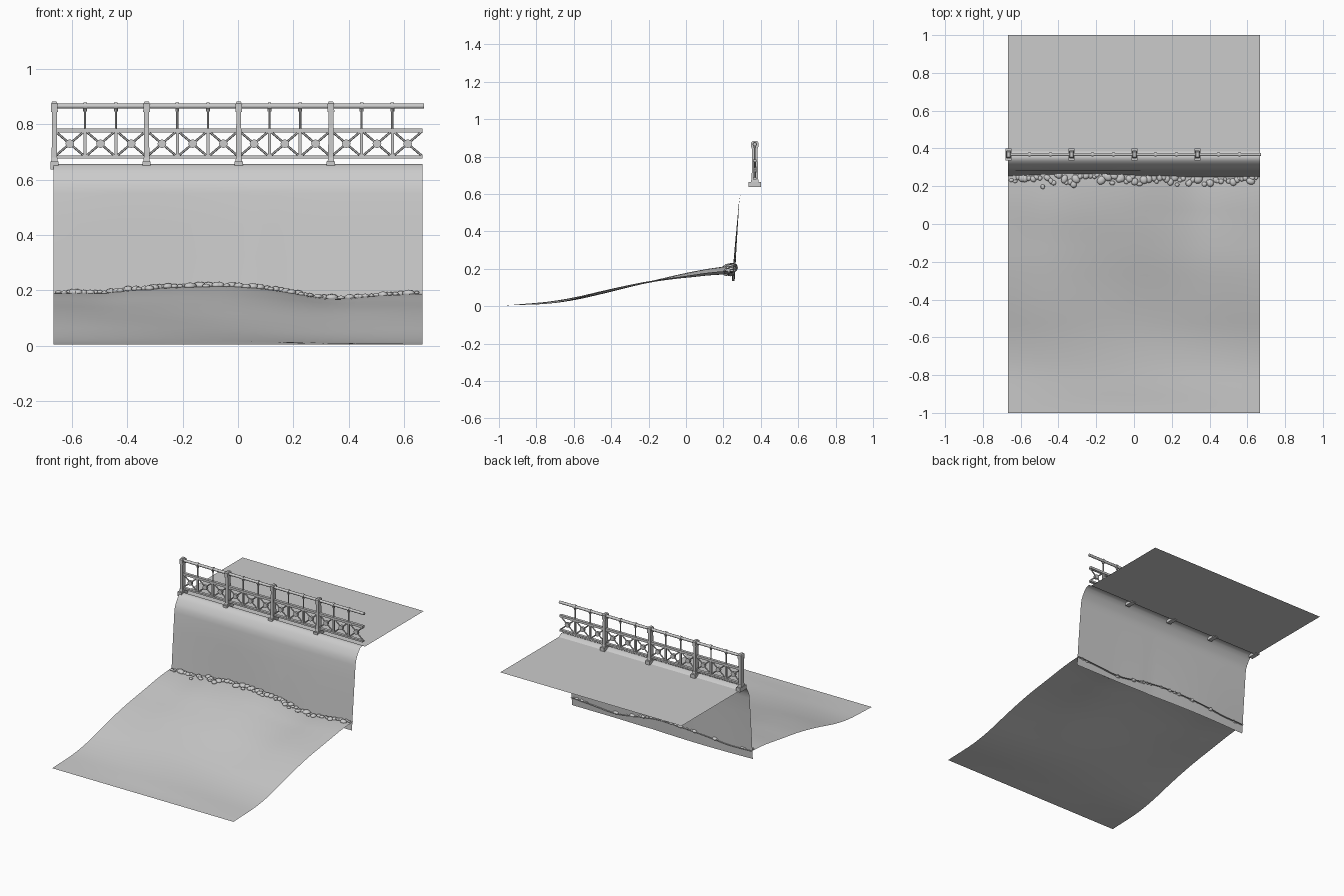
import bpy, bmesh, math, random
from mathutils import Vector

if "Cube" in bpy.data.objects:
    bpy.data.objects.remove(bpy.data.objects["Cube"])

random.seed(7)
HALF = 0.667
FY = 0.368            # fence line


def interp(pts, t):
    """Smooth interpolation through (t, value) pairs."""
    for (a, va), (b, vb) in zip(pts, pts[1:]):
        if t <= b:
            s = max(0, (t - a) / (b - a))
            return va + (vb - va) * s
    return pts[-1][1]


def finish(bm, name, smooth=None):
    me = bpy.data.meshes.new(name)
    bm.to_mesh(me)
    bm.free()
    ob = bpy.data.objects.new(name, me)
    bpy.context.collection.objects.link(ob)
    if smooth:
        bpy.context.view_layer.objects.active = ob
        ob.select_set(True)
        bpy.ops.object.shade_smooth_by_angle(angle=math.radians(smooth))
        ob.select_set(False)
    return ob


def sheet(name, nx, params, fn):
    bm = bmesh.new()
    rows = [[bm.verts.new(fn(-HALF + 2 * HALF * i / nx, p)) for i in range(nx + 1)] for p in params]
    for r0, r1 in zip(rows, rows[1:]):
        for i in range(nx):
            bm.faces.new((r0[i], r0[i + 1], r1[i + 1], r1[i]))
    return finish(bm, name, 60)


# Sloping beach: side profile plus a wavy height along the wall
SLOPE = [(-1, 0.002), (-.87, .01), (-.75, .016), (-.6, .038), (-.4, .085), (-.2, .13),
         (0, .165), (.15, .188), (.27, .195)]
EDGE = [(-.667, -.003), (-.5, -.005), (-.35, .012), (-.15, .022), (0, .024), (.12, .011),
        (.25, -.014), (.35, -.028), (.5, -.014), (.667, -.004)]


def beach_z(x, y):
    prof = sum(interp(SLOPE, max(-1, min(.27, y + d))) for d in (-.05, 0, .05)) / 3
    edge = sum(interp(EDGE, x + d) for d in (-.04, 0, .04)) / 3
    w = max(0, (y + .5) / .77) ** 1.3 if y > -.5 else 0
    ripple = .008 * math.sin(4.5 * x + 5 * y) * max(0, 1 - ((y + .45) / .5) ** 2)
    return max(0, prof + edge * w + ripple)


def wall_shift(x):
    return .010 * math.sin((x + .667) * 4.4) if x < .1 else -.005 * min(1, (x - .1) * 4)


sheet("beach", 40, [-1 + 1.265 * j / 40 for j in range(41)],
      lambda x, y: (x, y + wall_shift(x) * max(0, y) * 3.5, beach_z(x, y)))

# Sea wall with rounded lip
WALL = [(.250, .135), (.256, .21), (.264, .32), (.274, .44), (.283, .55), (.288, .58), (.298, .603),
        (.315, .63), (.333, .65), (.347, .656), (.362, .656), (.384, .641)]


def wall_pt(x, p):
    y, z = p
    k = max(0, min(1, (.6 - z) / .45))
    return (x, y + wall_shift(x) * k, z)


sheet("sea_wall", 30, WALL, wall_pt)

# Promenade
sheet("promenade", 2, [.383, 1.0], lambda x, y: (x, y, .641))

# Stones along the foot of the wall
bm = bmesh.new()
for i in range(72):
    x = -HALF + .02 + (2 * HALF - .04) * (i + random.uniform(-.4, .4)) / 71
    x = max(-.65, min(.65, x))
    y = .25 + wall_shift(x) - abs(random.gauss(0, .022))
    r = random.uniform(.011, .022)
    vs = bmesh.ops.create_icosphere(bm, subdivisions=2, radius=r)["verts"]
    sx, sy, a = random.uniform(.9, 1.25), random.uniform(.75, 1.05), random.uniform(0, 3)
    c = Vector((x, y, beach_z(x, y) + .003))
    for v in vs:
        px, py = v.co.x * sx, v.co.y * sy
        v.co = c + Vector((px * math.cos(a) - py * math.sin(a),
                           px * math.sin(a) + py * math.cos(a), v.co.z * .6))
finish(bm, "foot_stones", 50)


def box(bm, c, s, taper=1.0):
    vs = bmesh.ops.create_cube(bm, size=1)["verts"]
    for v in vs:
        t = taper if v.co.z > 0 else 1
        v.co = Vector((c[0] + v.co.x * s[0] * t, c[1] + v.co.y * s[1] * t, c[2] + v.co.z * s[2]))


def bar(bm, a, b, r, n=8):
    a, b = Vector(a), Vector(b)
    d = b - a
    vs = bmesh.ops.create_cone(bm, cap_ends=True, segments=n, radius1=r, radius2=r, depth=d.length)["verts"]
    q = d.to_track_quat('Z', 'Y')
    for v in vs:
        v.co = (a + b) / 2 + q @ v.co


STEP = 1 / 9
X0 = -.664

# Main posts with foot block, collar and cap
posts, feet = bmesh.new(), bmesh.new()
for k in range(4):
    x = X0 + k / 3
    box(feet, (x, FY, .651), (.030, .066, .028))
    box(posts, (x, FY, .672), (.024, .042, .016), .85)
    box(posts, (x, FY, .765), (.020, .034, .18), .85)
    box(posts, (x, FY, .848), (.025, .036, .008))
    box(posts, (x, FY, .863), (.023, .040, .024))
    box(posts, (x, FY, .878), (.023, .038, .008), .7)
finish(feet, "post_feet")
finish(posts, "main_posts")

# Thin balusters with collars on the top rail
bal = bmesh.new()
for i in range(12):
    if i % 3:
        x = X0 + i * STEP
        box(bal, (x, FY, .733), (.011, .012, .105))
        bar(bal, (x, FY, .78), (x, FY, .866), .004)
        bar(bal, (x - .006, FY, .866), (x + .006, FY, .866), .0125, 10)
        bar(bal, (x, FY, .846), (x, FY, .858), .007)
finish(bal, "balusters", 40)

# Rails
rail = bmesh.new()
bar(rail, (X0, FY, .866), (.673, FY, .866), .009, 12)
finish(rail, "top_rail", 40)
rail = bmesh.new()
box(rail, (0, FY, .778), (1.333, .018, .015))
box(rail, (0, FY, .682), (1.333, .018, .011))
finish(rail, "lower_rails")

# Crossed braces with octagonal bosses and small rings
cross = bmesh.new()
for i in range(12):
    x0, x1 = X0 + i * STEP, X0 + (i + 1) * STEP
    xm = (x0 + x1) / 2
    bar(cross, (x0 + .004, FY, .686), (x1 - .004, FY, .774), .0042, 6)
    bar(cross, (x0 + .004, FY, .774), (x1 - .004, FY, .686), .0042, 6)
    bar(cross, (xm, FY - .008, .730), (xm, FY + .008, .730), .016, 8)
finish(cross, "cross_braces", 30)
